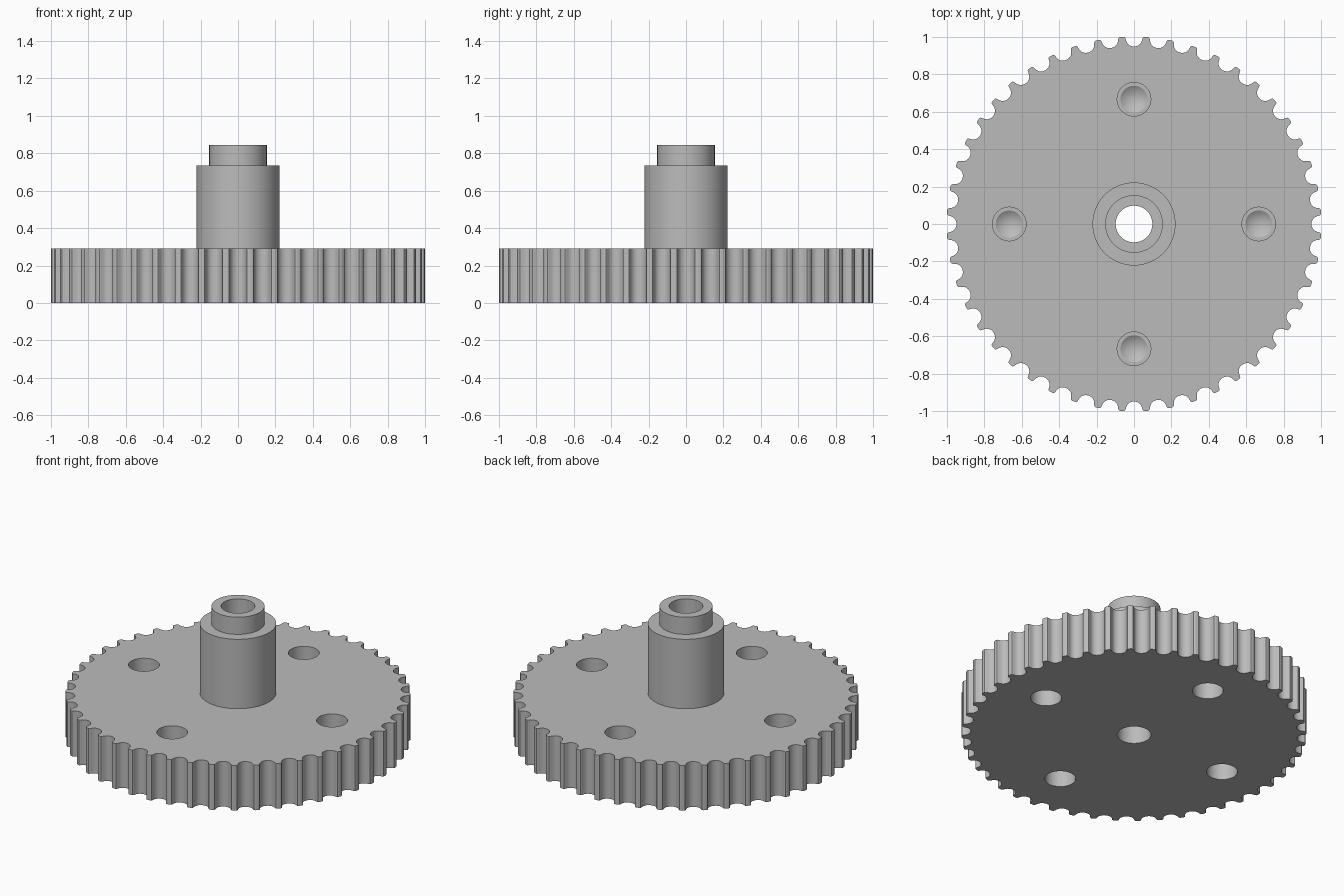
import bpy, bmesh, math
from mathutils import Vector, Matrix

cube = bpy.data.objects.get("Cube")
if cube:
    bpy.data.objects.remove(cube, do_unlink=True)

TEETH, RADIUS, MM = 48, 1.0015, 0.0666
DISC_TOP, HUB_TOP, NECK_TOP = 0.29, 0.735, 0.845
HUB_R, NECK_R, BORE_R = 0.222, 0.154, 0.098
HOLE_R, HOLE_DIST = 0.09, 0.667

grey = bpy.data.materials.new("plain grey")
grey.use_nodes = True
grey.diffuse_color = (0.5, 0.5, 0.5, 1)
grey.node_tree.nodes["Principled BSDF"].inputs["Base Color"].default_value = grey.diffuse_color


def finish(name, bm):
    bmesh.ops.remove_doubles(bm, verts=bm.verts, dist=1e-5)
    mesh = bpy.data.meshes.new(name)
    bm.to_mesh(mesh)
    bm.free()
    obj = bpy.data.objects.new(name, mesh)
    bpy.context.collection.objects.link(obj)
    mesh.materials.append(grey)
    return obj


def lathe(name, profile, steps, centre=(0, 0)):
    """Spin an (r, z) profile about a vertical axis."""
    bm = bmesh.new()
    verts = [bm.verts.new((r, 0, z)) for r, z in profile]
    edges = [bm.edges.new(pair) for pair in zip(verts, verts[1:])]
    bmesh.ops.spin(bm, geom=verts + edges, cent=(0, 0, 0), axis=(0, 0, 1),
                   angle=math.tau, steps=steps)
    bmesh.ops.remove_doubles(bm, verts=bm.verts, dist=1e-5)
    bmesh.ops.dissolve_degenerate(bm, dist=1e-6, edges=bm.edges)
    bmesh.ops.recalc_face_normals(bm, faces=bm.faces)
    bmesh.ops.translate(bm, verts=bm.verts, vec=(*centre, 0))
    return finish(name, bm)


def smooth(obj):
    bpy.ops.object.select_all(action='DESELECT')
    obj.select_set(True)
    bpy.context.view_layer.objects.active = obj
    bpy.ops.object.shade_smooth_by_angle(angle=math.radians(30))


# Toothed disc: rounded belt grooves repeated around the rim, (half width, depth)
half = [(0.847, 0), (0.735, 0.037), (0.678, 0.13), (0.656, 0.238), (0.62, 0.343),
        (0.572, 0.444), (0.512, 0.54), (0.406, 0.637), (0.282, 0.707), (0.144, 0.75)]
groove = [(-w, d) for w, d in half] + [(0, 0.765)] + [(w, d) for w, d in reversed(half)]
seat = math.sqrt(RADIUS ** 2 - (half[0][0] * MM) ** 2)
bm = bmesh.new()
outline = []
for k in range(TEETH):
    turn = Matrix.Rotation(math.tau * k / TEETH, 3, 'Z')
    outline += [bm.verts.new(turn @ Vector((seat - d * MM, w * MM, 0))) for w, d in groove]
base = bm.faces.new(outline)
rim = bmesh.ops.extrude_face_region(bm, geom=[base])
bmesh.ops.translate(bm, vec=(0, 0, DISC_TOP),
                    verts=[g for g in rim["geom"] if isinstance(g, bmesh.types.BMVert)])
bmesh.ops.recalc_face_normals(bm, faces=bm.faces)
disc = finish("toothed_disc", bm)

# Cutters: centre bore, and blind holes from both sides with a conical upper floor
cutters = [lathe("bore_cutter", [(0, -0.1), (BORE_R, -0.1), (BORE_R, 0.4), (0, 0.4)], 64)]
for k in range(4):
    a = k * math.pi / 2
    spot = (HOLE_DIST * math.cos(a), HOLE_DIST * math.sin(a))
    cutters.append(lathe("upper_hole_cutter", [(0, 0.13), (0.072, 0.18), (HOLE_R, 0.18),
                                               (HOLE_R, 0.4), (0, 0.4)], 40, spot))
    cutters.append(lathe("lower_hole_cutter", [(0, -0.1), (HOLE_R, -0.1),
                                               (HOLE_R, 0.11), (0, 0.11)], 40, spot))
for cutter in cutters:
    cutter.hide_render = True
    cut = disc.modifiers.new("cut", 'BOOLEAN')
    cut.operation, cut.solver, cut.object = 'DIFFERENCE', 'EXACT', cutter

# Bake the cuts and drop the cutters
bpy.context.view_layer.update()
baked = bpy.data.meshes.new_from_object(disc.evaluated_get(bpy.context.evaluated_depsgraph_get()))
disc.modifiers.clear()
disc.data = baked
for cutter in cutters:
    bpy.data.objects.remove(cutter, do_unlink=True)
smooth(disc)

# Stepped hub with the bore running through it
hub = lathe("stepped_hub", [(HUB_R, DISC_TOP), (HUB_R, HUB_TOP), (NECK_R, HUB_TOP),
                            (NECK_R, NECK_TOP), (BORE_R, NECK_TOP), (BORE_R, DISC_TOP)], 64)
smooth(hub)
